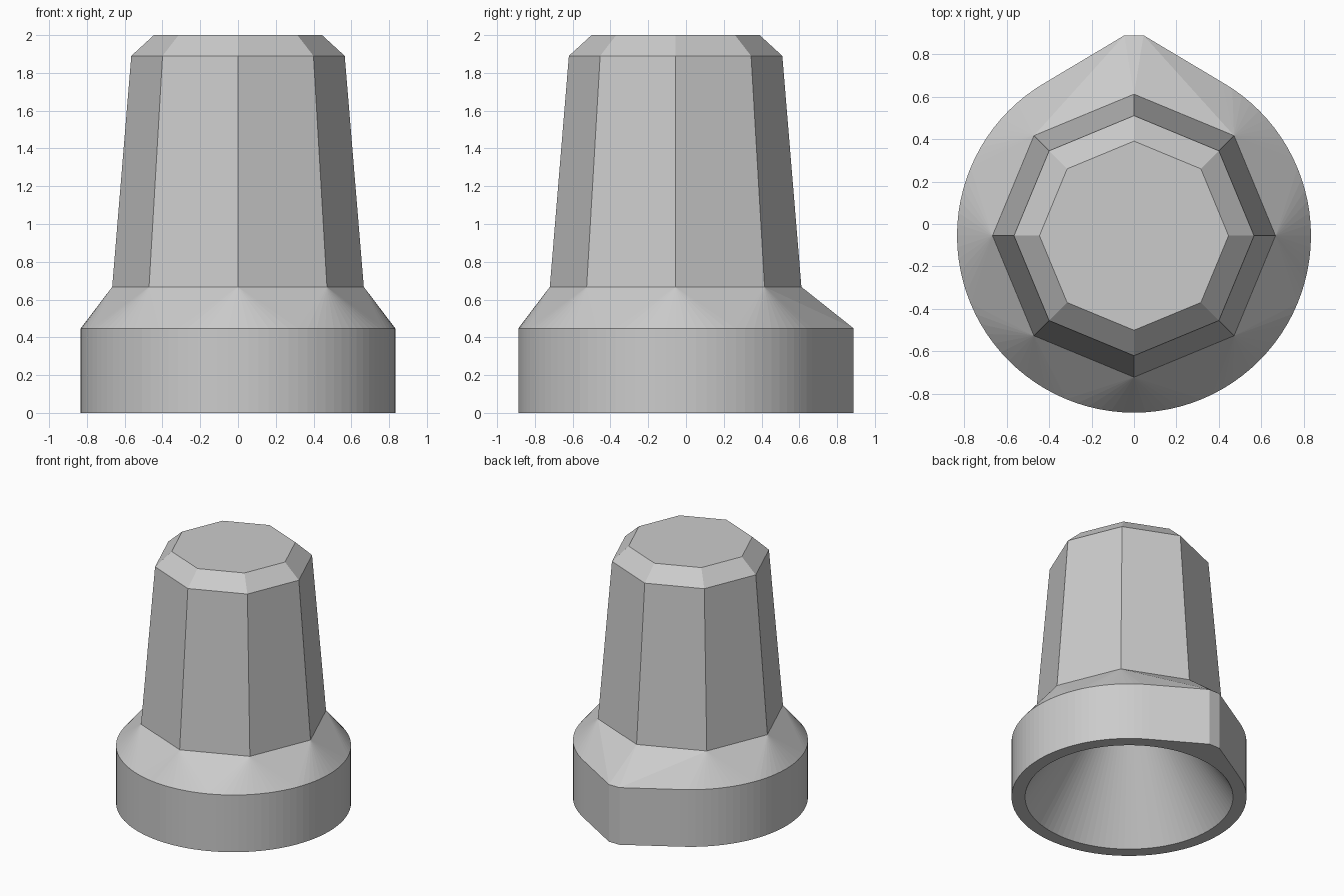
import bpy, bmesh, math

cube = bpy.data.objects.get("Cube")
if cube:
    bpy.data.objects.remove(cube, do_unlink=True)

CY = -0.055          # axis of the knob in y
SEGMENTS = 96
BASE_R, BORE_R = 0.833, 0.737

grey = bpy.data.materials.new("light_grey")
grey.use_nodes = True
grey.diffuse_color = (0.6, 0.6, 0.6, 1)
bsdf = next(n for n in grey.node_tree.nodes if n.type == 'BSDF_PRINCIPLED')
bsdf.inputs["Base Color"].default_value = grey.diffuse_color


def circle(radius, count):
    steps = [math.tau * i / count for i in range(count)]
    return [(radius * math.cos(a), radius * math.sin(a)) for a in steps]


def pointed_outline():
    """Round base whose back runs tangentially out to a blunt pointer tip."""
    tip_x, tip_y = 0.045, 0.888 - CY
    outline = [(x, y) for x, y in circle(BASE_R, SEGMENTS)
               if y < 0 or abs(x) > BASE_R / 2 - 0.001]
    outline += [(tip_x, tip_y), (-tip_x, tip_y)]
    return sorted(outline, key=lambda p: math.atan2(p[1], p[0]) % math.tau)


def ring(bm, points, z):
    return [bm.verts.new((x, y + CY, z)) for x, y in points]


def bridge(bm, low, high):
    n = len(low)
    for i in range(n):
        j = (i + 1) % n
        bm.faces.new((low[i], low[j], high[j], high[i]))


def fan_to_octagon(bm, outline, octagon):
    """Join a many-sided ring to an octagon by fans around its corners."""
    def corner(v):
        a = math.degrees(math.atan2(v.co.y - CY, v.co.x)) % 360
        return octagon[math.floor((a + 22.49) / 45) % 8]

    def reach(v):
        return math.hypot(v.co.x, v.co.y - CY)

    for a, b in zip(outline, outline[1:] + outline[:1]):
        ca, cb = corner(a), corner(b)
        if ca is cb:
            bm.faces.new((a, b, ca))
        elif reach(b) > reach(a) + 0.01:
            bm.faces.new((a, b, ca))
            bm.faces.new((b, cb, ca))
        else:
            bm.faces.new((a, cb, ca))
            bm.faces.new((a, b, cb))


bm = bmesh.new()

# Skirt with pointer, and sloping collar up to the grip
outline = pointed_outline()
foot = ring(bm, outline, 0)
shoulder = ring(bm, outline, 0.447)
bridge(bm, foot, shoulder)
grip = ring(bm, circle(0.666, 8), 0.667)
fan_to_octagon(bm, shoulder, grip)

# Tapered octagonal grip with chamfered top
for radius, z in ((0.565, 1.89), (0.445, 2.0)):
    upper = ring(bm, circle(radius, 8), z)
    bridge(bm, grip, upper)
    grip = upper
bm.faces.new(grip)

# Conical hollow inside with a round mouth
mouth = ring(bm, circle(BORE_R, SEGMENTS), 0)
apex = bm.verts.new((0, CY, 1.11))
for a, b in zip(mouth, mouth[1:] + mouth[:1]):
    bm.faces.new((a, b, apex))

# Flat rim under the skirt; the mouth's missing partners share the tip corners
partners = []
for v in mouth:
    partners.append(min(foot, key=lambda f: (f.co.xy - v.co.xy).length))
for a, b, pa, pb in zip(mouth, mouth[1:] + mouth[:1],
                        partners, partners[1:] + partners[:1]):
    bm.faces.new((a, b, pa))
    if pa is not pb:
        bm.faces.new((b, pb, pa))

bmesh.ops.recalc_face_normals(bm, faces=bm.faces[:])
mesh = bpy.data.meshes.new("knob_body")
bm.to_mesh(mesh)
bm.free()
mesh.materials.append(grey)
knob = bpy.data.objects.new("knob_body", mesh)
bpy.context.collection.objects.link(knob)
